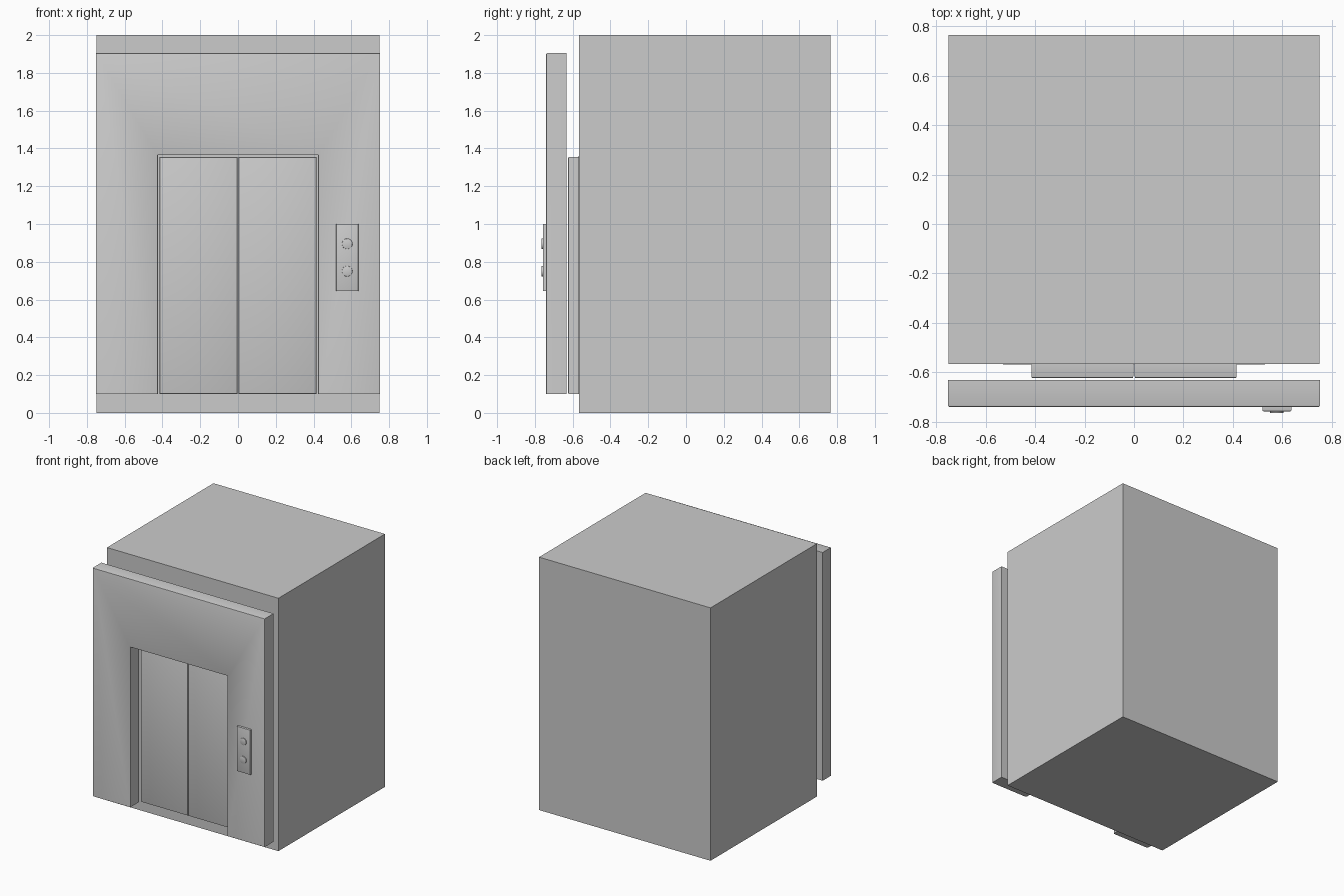
import bpy, bmesh, math

if "Cube" in bpy.data.objects:
    bpy.data.objects.remove(bpy.data.objects["Cube"])


def finish(name, bm, smooth=False):
    bmesh.ops.recalc_face_normals(bm, faces=bm.faces[:])
    me = bpy.data.meshes.new(name)
    bm.to_mesh(me)
    bm.free()
    ob = bpy.data.objects.new(name, me)
    bpy.context.collection.objects.link(ob)
    if smooth:
        bpy.context.view_layer.objects.active = ob
        ob.select_set(True)
        bpy.ops.object.shade_smooth_by_angle(angle=math.radians(35))
        ob.select_set(False)
    return ob


def slab(name, outline, front, back, bevel=0, keep_bottom=None, segments=2):
    """Extrude an x/z outline from front to back and bevel its front rim."""
    bm = bmesh.new()
    face = bm.faces.new([bm.verts.new((x, front, z)) for x, z in outline])
    ext = bmesh.ops.extrude_face_region(bm, geom=[face], use_keep_orig=True)
    for v in ext["geom"]:
        if isinstance(v, bmesh.types.BMVert):
            v.co.y = back
    bmesh.ops.recalc_face_normals(bm, faces=bm.faces[:])
    if bevel:
        rim = [e for e in bm.edges
               if all(abs(v.co.y - front) < 1e-5 for v in e.verts)
               and not (keep_bottom is not None
                        and all(abs(v.co.z - keep_bottom) < 1e-5 for v in e.verts))]
        bmesh.ops.bevel(bm, geom=rim, offset=bevel, segments=segments,
                        profile=0.5, affect='EDGES', clamp_overlap=True)
    return finish(name, bm, smooth=bool(bevel))


def rect(x0, x1, z0, z1):
    return [(x0, z0), (x1, z0), (x1, z1), (x0, z1)]


# Shaft body
slab("elevator_shaft", rect(-0.75, 0.75, 0, 2), -0.566, 0.765)

# Front wall with the doorway cut out as a U-shaped outline
wall = [(-0.753, 0.1), (-0.423, 0.1), (-0.423, 1.364), (0.423, 1.364),
        (0.423, 0.1), (0.753, 0.1), (0.753, 1.905), (-0.753, 1.905)]
slab("front_wall", wall, -0.741, -0.632, 0.008, keep_bottom=0.1)

# Thin backing plate behind the doors
slab("door_backing", rect(-0.53, 0.53, 0.1, 1.36), -0.569, -0.56)

# Pair of sliding doors
for name, x0, x1 in (("left_door", -0.415, -0.003), ("right_door", 0.003, 0.415)):
    slab(name, rect(x0, x1, 0.1, 1.355), -0.624, -0.566, 0.006)

# Call panel
slab("call_panel", rect(0.52, 0.637, 0.645, 1.0), -0.758, -0.735, 0.004)

# Round call buttons
for name, z in (("upper_button", 0.895), ("lower_button", 0.75)):
    ring = [(0.578 + 0.028 * math.cos(i * math.tau / 24),
             z + 0.028 * math.sin(i * math.tau / 24)) for i in range(24)]
    slab(name, ring, -0.765, -0.75, 0.003)
